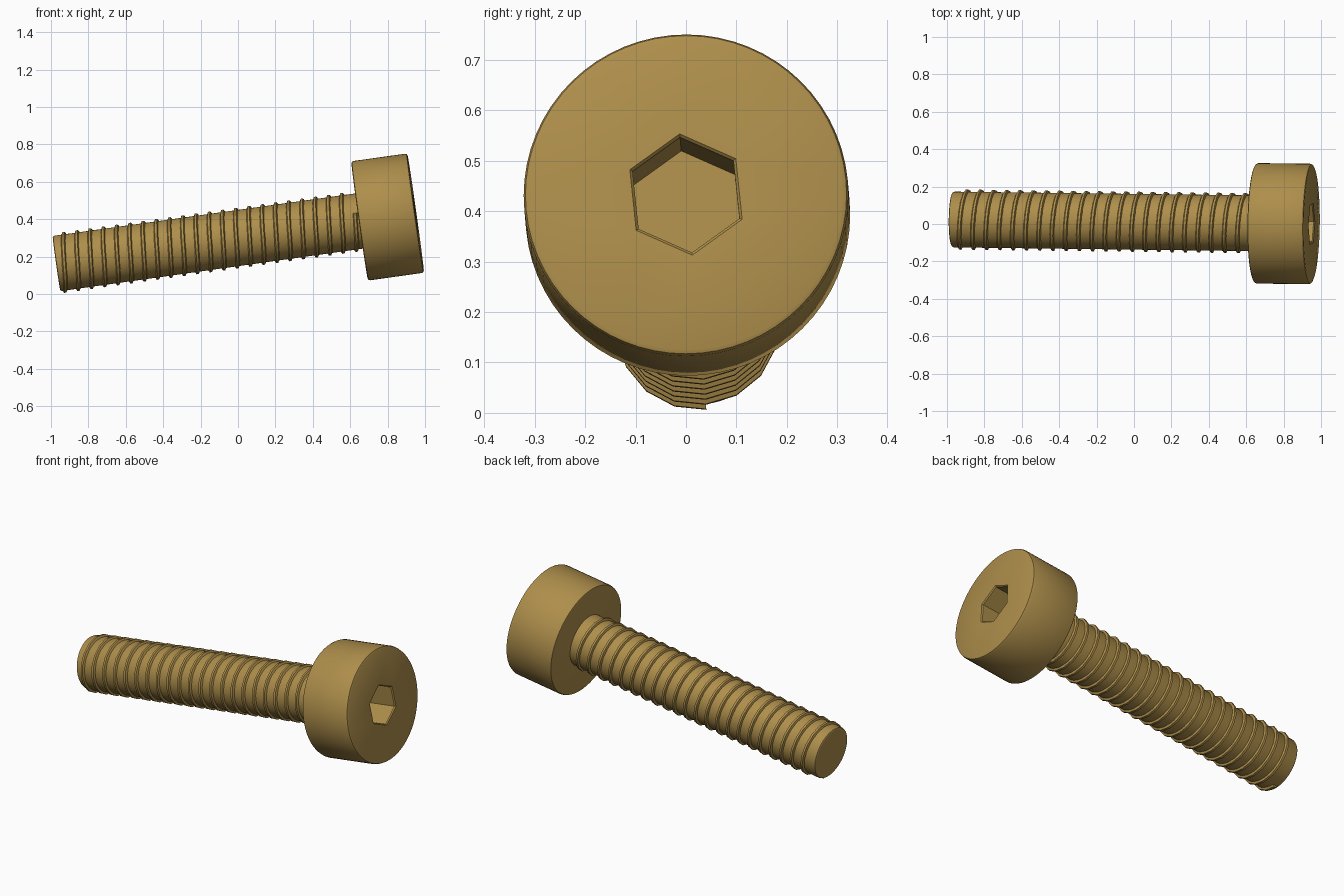
import bpy, bmesh
from math import cos, sin, pi, radians
from mathutils import Vector, Matrix

if "Cube" in bpy.data.objects:
    bpy.data.objects.remove(bpy.data.objects["Cube"])

# Tilted bolt axis: local x runs from the shank tip to the head face
tip, face = Vector((-0.971, 0.024, 0.163)), Vector((0.95, 0.0, 0.433))
ax = (face - tip).normalized()
ay = Vector((0, 0, 1)).cross(ax).normalized()
frame = Matrix.Translation(tip) @ Matrix((ax, ay, ax.cross(ay))).transposed().to_4x4()
LENGTH = (face - tip).length
HEAD_BACK = LENGTH - 0.303
SHANK_R, SIDES = 0.149, 64

brass = bpy.data.materials.new("brass")
brass.diffuse_color = (0.42, 0.27, 0.07, 1)
brass.use_nodes = True
brass.node_tree.nodes["Principled BSDF"].inputs["Base Color"].default_value = brass.diffuse_color


def ring(bm, x, r, n=SIDES, start=0.0):
    return [bm.verts.new((x, r * cos(start + 2 * pi * i / n), r * sin(start + 2 * pi * i / n)))
            for i in range(n)]


def skin(bm, a, b):
    n = len(a)
    for i in range(n):
        bm.faces.new((a[i], a[(i + 1) % n], b[(i + 1) % n], b[i]))


def lathe(bm, profile, n=SIDES, start=0.0):
    rings = [ring(bm, x, r, n, start) for x, r in profile]
    for a, b in zip(rings, rings[1:]):
        skin(bm, a, b)
    return rings


def finish(bm, name):
    bmesh.ops.recalc_face_normals(bm, faces=bm.faces)
    mesh = bpy.data.meshes.new(name)
    bm.to_mesh(mesh)
    bm.free()
    ob = bpy.data.objects.new(name, mesh)
    bpy.context.collection.objects.link(ob)
    ob.matrix_world = frame
    mesh.materials.append(brass)
    bpy.ops.object.select_all(action='DESELECT')
    ob.select_set(True)
    bpy.context.view_layer.objects.active = ob
    bpy.ops.object.shade_smooth_by_angle(angle=radians(30))


# Shank with a small tip chamfer
bm = bmesh.new()
rings = lathe(bm, [(0, SHANK_R - 0.008), (0.003, SHANK_R - 0.003), (0.01, SHANK_R),
                   (HEAD_BACK + 0.01, SHANK_R)])
bm.faces.new(rings[0])
bm.faces.new(rings[-1])
finish(bm, "shank")

# Helical thread ridge, 16 steps per turn
bm = bmesh.new()
PITCH, STEPS, TURNS = 0.0715, 16, 22.35
section = [(-0.015, SHANK_R - 0.006), (-0.006, 0.162), (0.006, 0.162), (0.015, SHANK_R - 0.006)]
rows = []
for i in range(int(TURNS * STEPS) + 1):
    t = i / STEPS
    a = radians(-84) - 2 * pi * t
    rows.append([bm.verts.new((0.025 + PITCH * t + dx, r * cos(a), r * sin(a))) for dx, r in section])
for a, b in zip(rows, rows[1:]):
    skin(bm, a, b)
bm.faces.new(rows[0])
bm.faces.new(rows[-1])
finish(bm, "thread")

# Cylindrical head with softened edges
bm = bmesh.new()
R, B = 0.322, 0.012
outer = lathe(bm, [(HEAD_BACK, R - B), (HEAD_BACK + 0.3 * B, R - 0.3 * B), (HEAD_BACK + B, R),
                   (LENGTH - B, R), (LENGTH - 0.3 * B, R - 0.3 * B), (LENGTH, R - B)])
bm.faces.new(outer[0])
# Hex socket with a chamfered mouth
hexes = lathe(bm, [(LENGTH, 0.122), (LENGTH - 0.006, 0.116), (LENGTH - 0.2, 0.116)], 6, radians(36))
bm.faces.new(hexes[-1])
# Flat face between rim and socket
edges = [bm.edges.get((loop[i - 1], loop[i])) for loop in (outer[-1], hexes[0]) for i in range(len(loop))]
bmesh.ops.triangle_fill(bm, edges=edges, use_beauty=True)
finish(bm, "head")
